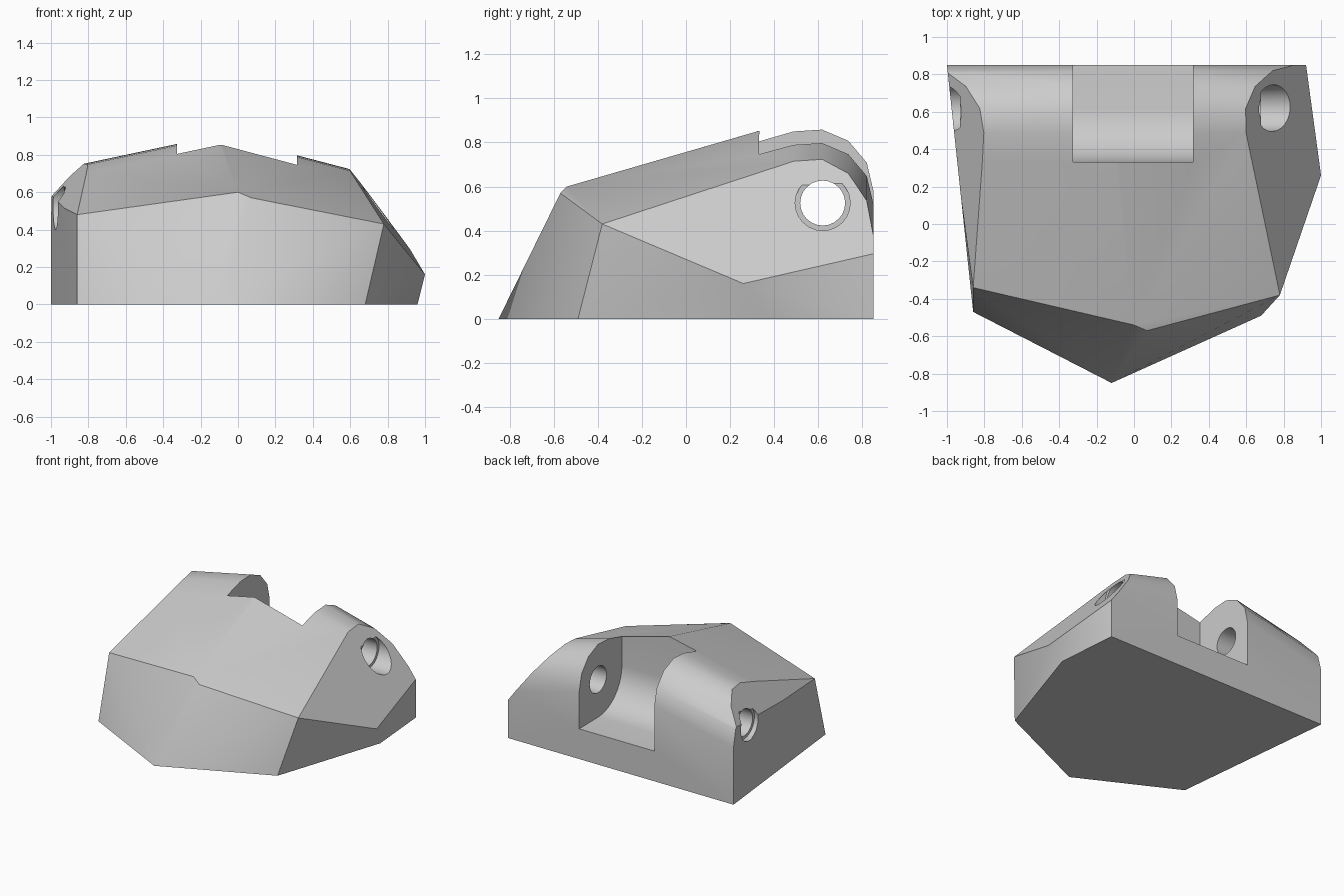
import bpy, bmesh, math
from mathutils import Vector

cube = bpy.data.objects.get("Cube")
if cube:
    bpy.data.objects.remove(cube)

grey = bpy.data.materials.new("plain_grey")
grey.use_nodes = True
GREY = (0.6, 0.6, 0.6, 1)
grey.diffuse_color = GREY
grey.node_tree.nodes["Principled BSDF"].inputs["Base Color"].default_value = GREY


def to_object(name, bm):
    bmesh.ops.recalc_face_normals(bm, faces=bm.faces)
    mesh = bpy.data.meshes.new(name)
    bm.to_mesh(mesh)
    bm.free()
    mesh.materials.append(grey)
    obj = bpy.data.objects.new(name, mesh)
    bpy.context.collection.objects.link(obj)
    return obj


def hull(points):
    bm = bmesh.new()
    for p in points:
        bm.verts.new(p)
    bmesh.ops.remove_doubles(bm, verts=bm.verts, dist=0.002)
    out = bmesh.ops.convex_hull(bm, input=bm.verts)
    loose = {v for v in out["geom_interior"] + out["geom_unused"]
             if isinstance(v, bmesh.types.BMVert)}
    bmesh.ops.delete(bm, geom=list(loose), context="VERTS")
    bmesh.ops.dissolve_limit(bm, angle_limit=math.radians(1),
                             verts=bm.verts, edges=bm.edges)
    return bm


def roof(x):
    """Height of the ridged roof where the rounded back begins."""
    return 0.855 + (0.2125 if x < -0.1 else -0.262) * (x + 0.1)


def wall(y):
    """The slanting side wall on the -x side."""
    return -0.86 - 0.106 * (y + 0.47)


# Corner points of the faceted lower body
left_top, right_top = (-0.86, -0.34, 0.48), (0.78, -0.38, 0.43)
right_point, right_back = (1.0, 0.26, 0.16), (0.92, 0.85, 0.295)
points = [(-1, 0.85, 0), (0.92, 0.85, 0), (0.96, 0.36, 0), (0.68, -0.49, 0),
          (-0.12, -0.85, 0), (-0.86, -0.47, 0), left_top, right_top,
          right_point, right_back, (0, -0.54, 0.6), (0.07, -0.57, 0.57)]

# Rounded back of the roof, repeated at both sides and the ridge
back = [(0.34, 0.0)]
for i in range(5):
    a = math.radians(107 * (1 - i / 4))
    back.append((0.57 + 0.28 * math.cos(a), -0.225 + 0.28 * math.sin(a)))
for y, dz in back:
    for x in (wall(y), -0.1, 0.92):
        points.append((x, y, roof(x) + dz))

# Slice the two side bevels off the body
bm = hull(points)
for a, b, c in ((right_top, right_point, right_back),
                (left_top, (-0.8, 0.5, 0.755), (-1, 0.85, 0.585))):
    a, b, c = Vector(a), Vector(b), Vector(c)
    n = (b - a).cross(c - a).normalized()
    if n.z < 0:
        n = -n
    bmesh.ops.bisect_plane(bm, geom=bm.verts[:] + bm.edges[:] + bm.faces[:],
                           plane_co=a, plane_no=n, dist=0.0005, clear_outer=True)
    kept = [v.co.copy() for v in bm.verts]
    bm.free()
    bm = hull(kept)
body = to_object("hinge_body", bm)


def prism(name, profile, x0, x1):
    """Extrude a y-z profile from x0 to x1."""
    bm = bmesh.new()
    face = bm.faces.new([bm.verts.new((x0, y, z)) for y, z in profile])
    ext = bmesh.ops.extrude_face_region(bm, geom=[face])
    bmesh.ops.translate(bm, vec=(x1 - x0, 0, 0),
                        verts=[v for v in ext["geom"] if isinstance(v, bmesh.types.BMVert)])
    return to_object(name, bm)


def arc(radius, start, end, steps):
    angles = [math.radians(start + (end - start) * i / steps) for i in range(steps + 1)]
    return [(0.62 + radius * math.cos(a), 0.525 + radius * math.sin(a)) for a in angles]


# Slot with a rounded floor, pin hole and wider hole mouths
cutters = [
    prism("slot_cutter", [(1.1, 0.23), (1.1, 1.2), (0.335, 1.2)]
          + arc(0.29, 180, 270, 10), -0.325, 0.315),
    prism("pin_hole_cutter", arc(0.102, 0, 345, 23), -1.2, 1.2),
    prism("right_mouth_cutter", arc(0.125, 0, 345, 23), 0.68, 1.2),
    prism("left_mouth_cutter", arc(0.125, 0, 345, 23), -1.2, -0.93),
]
bpy.context.view_layer.objects.active = body
for cutter in cutters:
    cutter.hide_render = True
    mod = body.modifiers.new(cutter.name, "BOOLEAN")
    mod.operation = "DIFFERENCE"
    mod.solver = "EXACT"
    mod.object = cutter
    bpy.ops.object.modifier_apply(modifier=mod.name)
    bpy.data.objects.remove(cutter)

# Smooth the curved areas, keep the facets crisp
bpy.ops.object.select_all(action="DESELECT")
body.select_set(True)
bpy.ops.object.shade_smooth_by_angle(angle=math.radians(30))
